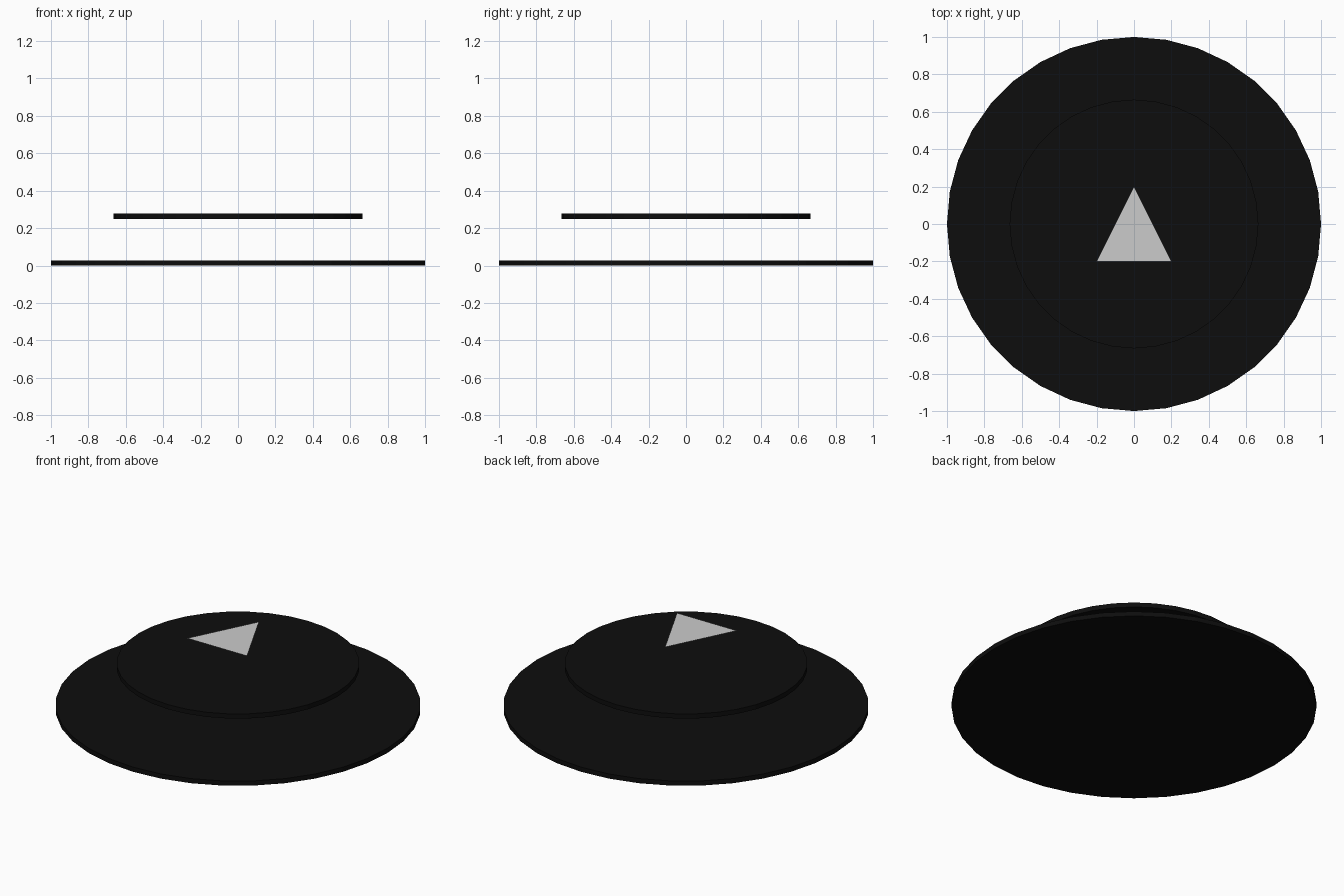
import bpy
import bmesh

if "Cube" in bpy.data.objects:
    bpy.data.objects.remove(bpy.data.objects["Cube"])

black = bpy.data.materials.new("black")
black.diffuse_color = (0.004, 0.004, 0.004, 1)
black.use_nodes = True
black.node_tree.nodes["Principled BSDF"].inputs["Base Color"].default_value = black.diffuse_color


def disc(name, radius, bottom, thickness=0.028):
    # Flat-faced 36-sided disc resting at the given height
    bpy.ops.mesh.primitive_cylinder_add(
        vertices=36, radius=radius, depth=thickness,
        location=(0, 0, bottom + thickness / 2))
    ob = bpy.context.object
    ob.name = name
    ob.data.materials.append(black)


# Two stacked, separated discs
disc("lower_disc", 1.0, 0.0)
disc("upper_disc", 0.665, 0.25)

# Paper-thin triangular pointer floating above the discs
mesh = bpy.data.meshes.new("pointer")
bm = bmesh.new()
bm.faces.new([bm.verts.new((x, y, 0))
              for x, y in ((-0.2, -0.2), (0.2, -0.2), (0, 0.2))])
bm.to_mesh(mesh)
bm.free()
pointer = bpy.data.objects.new("pointer", mesh)
pointer.location.z = 0.449
bpy.context.collection.objects.link(pointer)
